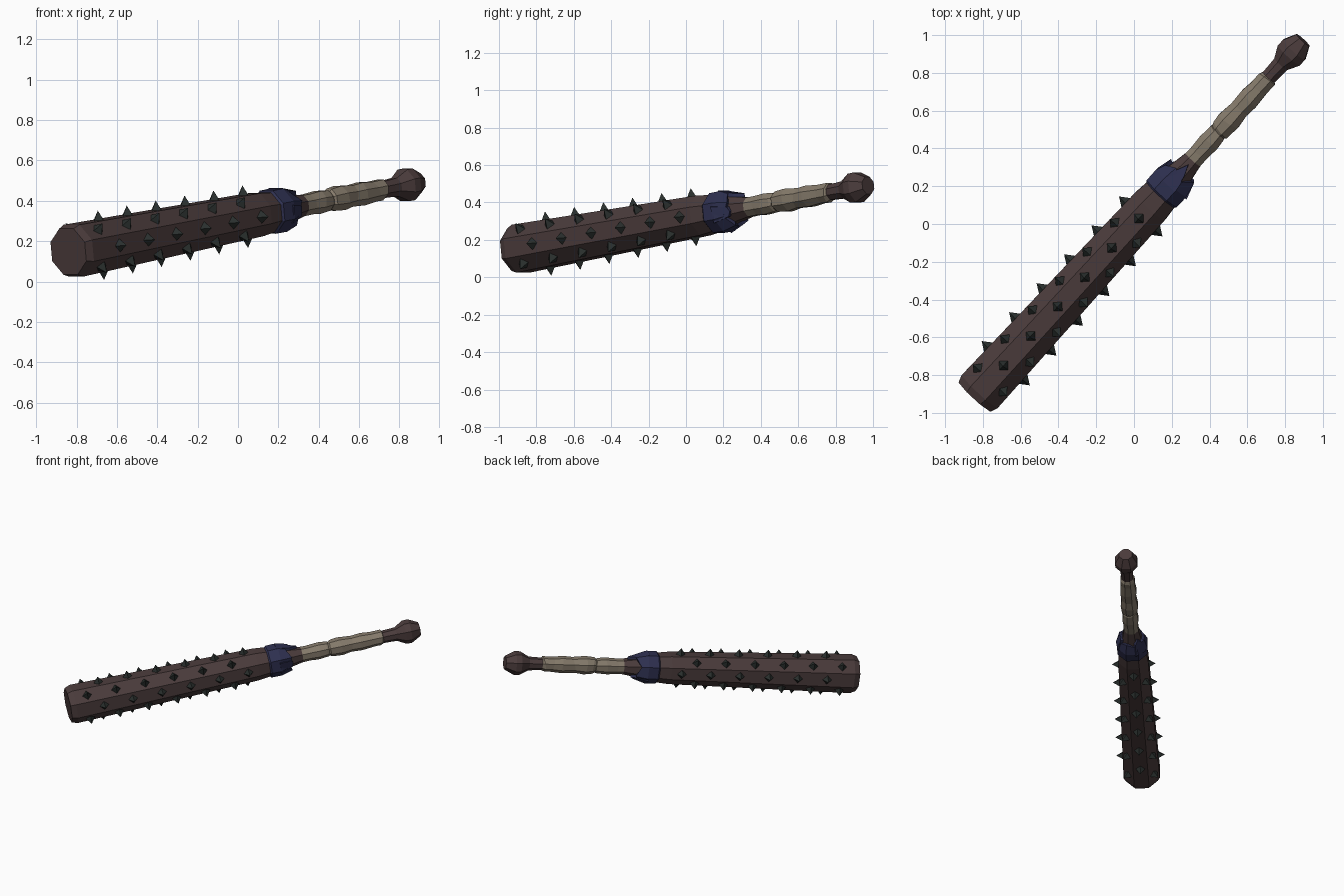
import bpy, bmesh, math
from mathutils import Matrix, Vector

if "Cube" in bpy.data.objects:
    bpy.data.objects.remove(bpy.data.objects["Cube"])

# Frame along the club: local X = top, Y = right, Z = toward the pommel
START = Vector((-0.84, -0.912, 0.148))
AXIS = (Vector((0.88, 0.958, 0.488)) - START).normalized()
SIDE = AXIS.cross(Vector((0, 0, 1))).normalized()
TOP = SIDE.cross(AXIS)
FRAME = Matrix.Translation(START) @ Matrix((TOP, SIDE, AXIS)).transposed().to_4x4()
SIDES = 8
APOTHEM = math.cos(math.pi / SIDES)


def material(name, rgb):
    m = bpy.data.materials.new(name)
    m.diffuse_color = (*rgb, 1)
    m.use_nodes = True
    m.node_tree.nodes["Principled BSDF"].inputs["Base Color"].default_value = m.diffuse_color
    return m


wood = material("dark_wood", (0.07, 0.045, 0.045))
wrap = material("tan_wrap", (0.24, 0.20, 0.15))
cloth = material("navy_cloth", (0.028, 0.030, 0.082))
iron = material("black_iron", (0.022, 0.028, 0.026))


def finish(name, bm, mat):
    bmesh.ops.recalc_face_normals(bm, faces=bm.faces)
    bm.transform(FRAME)
    mesh = bpy.data.meshes.new(name)
    bm.to_mesh(mesh)
    bm.free()
    mesh.materials.append(mat)
    ob = bpy.data.objects.new(name, mesh)
    bpy.context.collection.objects.link(ob)
    return ob


def lathe(name, mat, profile, jag=0.0, skew=0.0):
    """Octagonal solid from (distance along axis, flat-to-centre radius) rings.
    jag pushes alternate corners of the last two rings forward, skew tilts inner rings."""
    bm = bmesh.new()
    rings = []
    for k, (t, r) in enumerate(profile):
        ring = []
        for i in range(SIDES):
            a = math.tau * (i + 0.5) / SIDES
            z = t
            if k >= len(profile) - 2 and i % 2:
                z += jag
            if 0 < k < len(profile) - 1:
                z += skew * math.cos(a + k * 2.0)
            R = r / APOTHEM
            ring.append(bm.verts.new((R * math.cos(a), R * math.sin(a), z)))
        rings.append(ring)
    for lo, hi in zip(rings, rings[1:]):
        for i in range(SIDES):
            j = (i + 1) % SIDES
            bm.faces.new((lo[i], lo[j], hi[j], hi[i]))
    bm.faces.new(rings[0])
    bm.faces.new(rings[-1])
    return finish(name, bm, mat)


# Tapered striking body, chamfered at the end
def body_radius(t):
    return 0.129 - 0.016 * t


lathe("club_body", wood, [(0, 0.115), (0.04, 0.129), (1.38, body_radius(1.38)),
                          (1.50, 0.095), (1.62, 0.068), (1.74, 0.048)])

# Cloth collar with a ragged rear edge
lathe("collar", cloth, [(1.46, 0.095), (1.475, 0.107), (1.55, 0.108),
                        (1.60, 0.088), (1.59, 0.06)], jag=0.035)

# Pointed cloth flaps folded over the neck
for n, (ang, reach) in enumerate(((0, 1.69), (100, 1.64), (215, 1.66))):
    bm = bmesh.new()
    rot = Matrix.Rotation(math.radians(ang), 4, 'Z')
    outer = [(0.112, -0.045, 1.54), (0.112, 0.045, 1.54),
             (0.085, 0.026, 1.63), (0.078, 0.0, reach), (0.085, -0.026, 1.63)]
    top = [bm.verts.new(p) for p in outer]
    low = [bm.verts.new((x - 0.022, y, z)) for x, y, z in outer]
    bm.faces.new(top)
    bm.faces.new(low)
    for i in range(5):
        j = (i + 1) % 5
        bm.faces.new((top[i], top[j], low[j], low[i]))
    bm.transform(rot)
    finish(f"collar_flap_{n + 1}", bm, cloth)

# Wooden grip core and flared pommel
lathe("grip_core", wood, [(1.70, 0.044), (1.92, 0.040), (2.30, 0.040), (2.42, 0.046)])
lathe("pommel", wood, [(2.28, 0.040), (2.41, 0.045), (2.475, 0.078),
                       (2.515, 0.079), (2.585, 0.046)])

# Lumpy grip wrapping in two lengths
lathe("lower_wrap", wrap, [(1.69, 0.047), (1.70, 0.052), (1.77, 0.051),
                           (1.84, 0.056), (1.91, 0.050), (1.925, 0.041)], skew=0.012)
lathe("upper_wrap", wrap, [(1.91, 0.041), (1.935, 0.055), (2.00, 0.061), (2.08, 0.052),
                           (2.16, 0.057), (2.24, 0.050), (2.30, 0.051), (2.315, 0.041)],
      skew=0.012)

# Pyramid studs, staggered on alternate faces of the body
bm = bmesh.new()
for face in range(SIDES):
    ang = math.tau * face / SIDES
    first = 0.24 if face % 2 == 0 else 0.132
    for k in range(6):
        t = first + 0.213 * k
        r = body_radius(t)
        place = Matrix.Rotation(ang, 4, 'Z') @ Matrix.Translation((r, 0, t))
        base = [bm.verts.new(place @ Vector(p)) for p in
                ((-0.012, 0, -0.042), (-0.012, 0.042, 0), (-0.012, 0, 0.042), (-0.012, -0.042, 0))]
        tip = bm.verts.new(place @ Vector((0.048, 0, 0)))
        bm.faces.new(base)
        for i in range(4):
            bm.faces.new((base[i], base[(i + 1) % 4], tip))
finish("studs", bm, iron)
